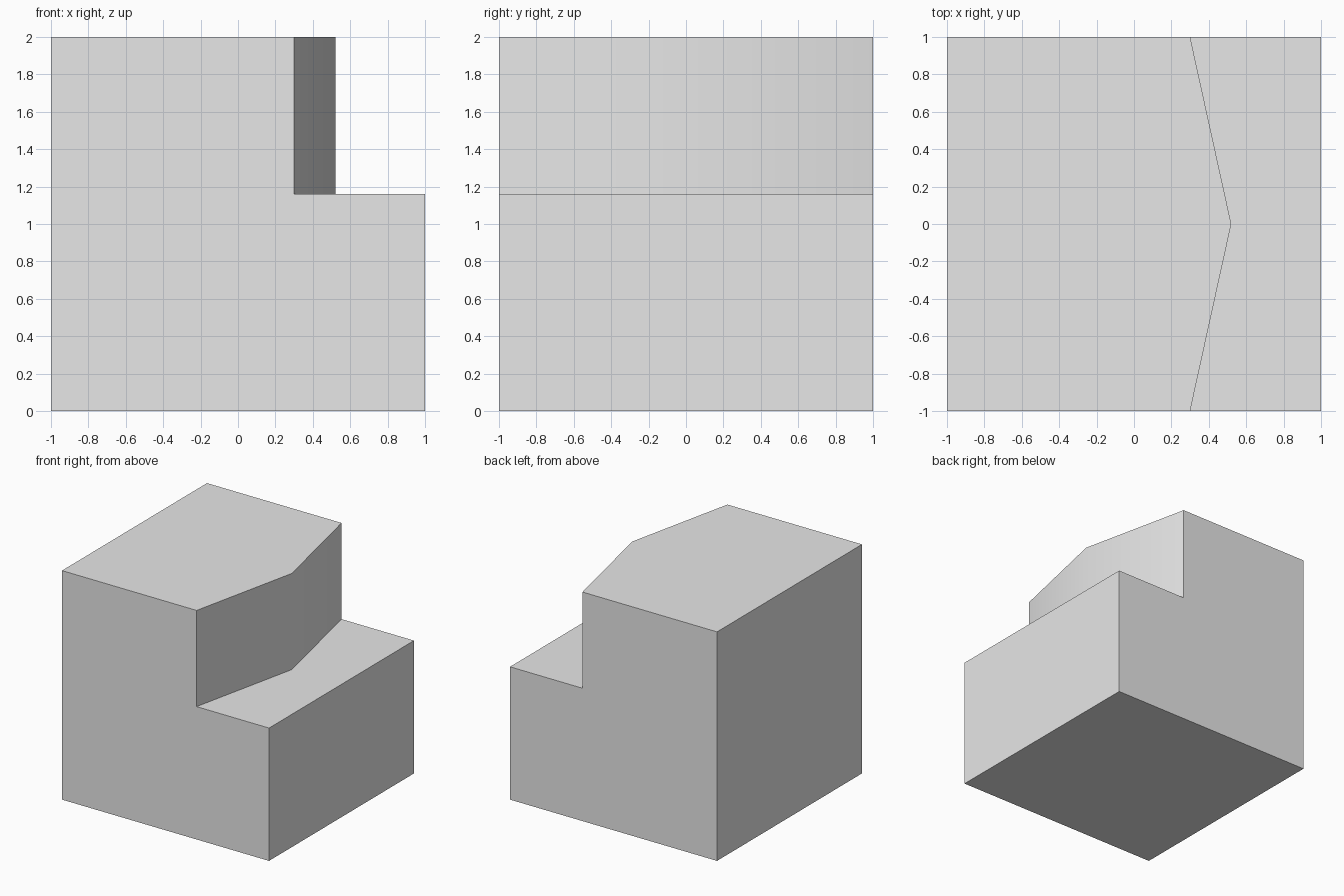
import bpy
import bmesh
from math import radians

default_cube = bpy.data.objects.get("Cube")
if default_cube:
    bpy.data.objects.remove(default_cube, do_unlink=True)

grey = bpy.data.materials.new("light_grey")
grey.use_nodes = True
grey.diffuse_color = (0.8, 0.8, 0.8, 1)
grey.node_tree.nodes["Principled BSDF"].inputs["Base Color"].default_value = (0.8, 0.8, 0.8, 1)


def prism(name, outline, bottom, top):
    """Closed vertical prism over a plan outline."""
    bm = bmesh.new()
    low = [bm.verts.new((x, y, bottom)) for x, y in outline]
    high = [bm.verts.new((x, y, top)) for x, y in outline]
    bm.faces.new(low[::-1])
    bm.faces.new(high)
    for i in range(len(outline)):
        j = (i + 1) % len(outline)
        bm.faces.new((low[i], low[j], high[j], high[i]))
    bmesh.ops.recalc_face_normals(bm, faces=bm.faces)
    mesh = bpy.data.meshes.new(name)
    bm.to_mesh(mesh)
    bm.free()
    mesh.materials.append(grey)
    obj = bpy.data.objects.new(name, mesh)
    bpy.context.collection.objects.link(obj)
    return obj


# Full block, and a cutter for the step with its bent riser
block = prism("stepped_block", [(-1, -1), (1, -1), (1, 1), (-1, 1)], 0, 2)
cutter = prism("step_cutter", [(0.19, -1.5), (1.5, -1.5), (1.5, 1.5), (0.19, 1.5), (0.52, 0)], 1.16, 2.5)
cutter.hide_render = True

# Cut the step
cut = block.modifiers.new("step", 'BOOLEAN')
cut.operation = 'DIFFERENCE'
cut.solver = 'EXACT'
cut.object = cutter
bpy.ops.object.select_all(action='DESELECT')
block.select_set(True)
bpy.context.view_layer.objects.active = block
bpy.ops.object.modifier_apply(modifier=cut.name)
bpy.data.objects.remove(cutter, do_unlink=True)

# The shallow bend in the riser stays soft, all other edges sharp
bpy.ops.object.shade_smooth_by_angle(angle=radians(30))
